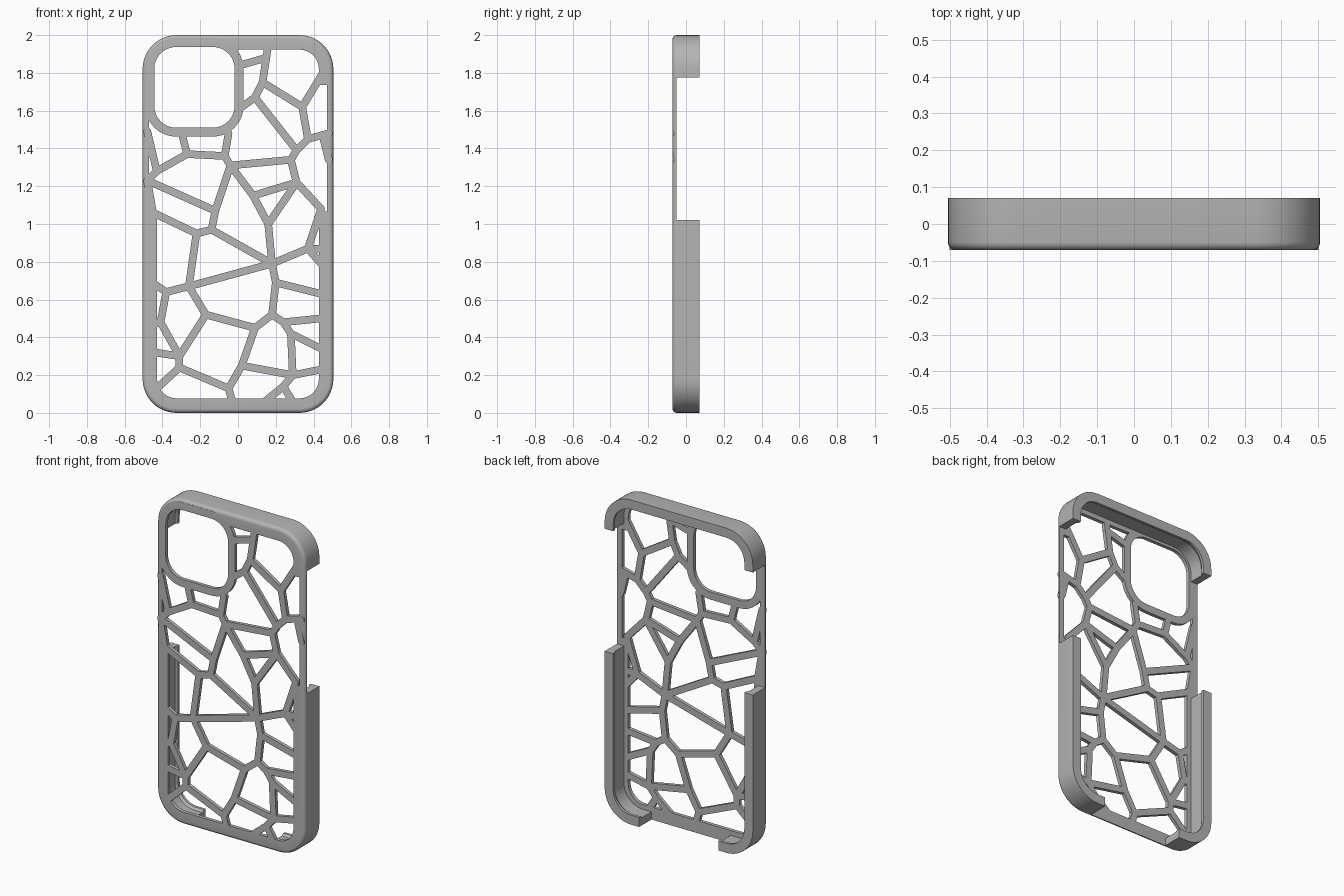
import bpy, bmesh, math
from mathutils import Vector, Matrix

if "Cube" in bpy.data.objects:
    bpy.data.objects.remove(bpy.data.objects["Cube"])

FRONT, BACK, RIM = -0.071, -0.049, 0.071   # plate faces and top of the rim
STRUT = 0.04

gray = bpy.data.materials.new("matte gray")
gray.use_nodes = True
color = (0.46, 0.46, 0.46, 1)
gray.diffuse_color = color
gray.node_tree.nodes["Principled BSDF"].inputs["Base Color"].default_value = color


def make_object(name, bm):
    bmesh.ops.recalc_face_normals(bm, faces=bm.faces)
    mesh = bpy.data.meshes.new(name)
    bm.to_mesh(mesh)
    bm.free()
    mesh.materials.append(gray)
    obj = bpy.data.objects.new(name, mesh)
    bpy.context.collection.objects.link(obj)
    return obj


def rounded_rect(x0, x1, z0, z1, r, steps=12):
    corners = [(x1 - r, z1 - r), (x0 + r, z1 - r), (x0 + r, z0 + r), (x1 - r, z0 + r)]
    points = []
    for quarter, (cx, cz) in enumerate(corners):
        for i in range(steps + 1):
            a = math.pi / 2 * (quarter + i / steps)
            points.append((cx + r * math.cos(a), cz + r * math.sin(a)))
    return points


def sweep(name, rect, profile):
    """Carry a closed (inset, y) profile around a rounded rectangle."""
    x0, x1, z0, z1, r = rect
    bm = bmesh.new()
    rings = []
    for inset, y in profile:
        outline = rounded_rect(x0 + inset, x1 - inset, z0 + inset, z1 - inset, r - inset)
        rings.append([bm.verts.new((x, y, z)) for x, z in outline])
    for k, ring in enumerate(rings):
        lower = rings[k - 1]
        for i in range(len(ring)):
            bm.faces.new((lower[i - 1], lower[i], ring[i], ring[i - 1]))
    return make_object(name, bm)


def prism(name, outline, y0, y1):
    bm = bmesh.new()
    face = bm.faces.new([bm.verts.new((x, y0, z)) for x, z in outline])
    solid = bmesh.ops.extrude_face_region(bm, geom=[face])
    verts = [v for v in solid["geom"] if isinstance(v, bmesh.types.BMVert)]
    bmesh.ops.translate(bm, verts=verts, vec=(0, y1 - y0, 0))
    return make_object(name, bm)


def box(name, x0, x1, y0, y1, z0, z1):
    return prism(name, [(x0, z0), (x1, z0), (x1, z1), (x0, z1)], y0, y1)


def activate(obj):
    bpy.ops.object.select_all(action="DESELECT")
    obj.select_set(True)
    bpy.context.view_layer.objects.active = obj


def cut(obj, cutter):
    mod = obj.modifiers.new("cut", "BOOLEAN")
    mod.operation, mod.solver, mod.object = "DIFFERENCE", "EXACT", cutter
    activate(obj)
    bpy.ops.object.modifier_apply(modifier=mod.name)
    bpy.data.objects.remove(cutter)


# Outer frame: plate border, rounded front edge, wall and retaining lip
arc = [(0.022 * (1 - math.cos(a)), FRONT + 0.022 * (1 - math.sin(a)))
       for a in (math.pi / 2 * (1 - i / 5) for i in range(6))]
frame = sweep("case_frame", (-0.505, 0.505, 0, 2, 0.18),
              [(0.077, FRONT)] + arc +
              [(0, RIM), (0.058, RIM), (0.058, 0.055), (0.047, 0.04),
               (0.047, BACK), (0.077, BACK)])

# Openings in the side walls and the bottom wall, then the slim side border
cut(frame, box("side_slot", -1, 1, BACK, 1, 1.02, 1.775))
cut(frame, box("bottom_slot", -0.27, 0.27, BACK, 1, -1, 0.3))
cut(frame, box("slim_border", -0.47, 0.47, -1, BACK + 0.01, 1.067, 1.735))

# Camera opening with its ring
opening = (-0.443, -0.018, 1.51, 1.937, 0.115)
cut(frame, prism("camera_cutter", rounded_rect(*opening), -1, BACK + 0.01))
ring = sweep("camera_ring", opening,
             [(0, FRONT), (0, BACK), (-0.047, BACK), (-0.047, FRONT)])

# Web joints, as (x, z) in hundredths
upper = dict(a=(9, 167), b=(13, 175), c=(16, 195), d=(1, 184), e=(15, 188),
             f=(2, 162), g=(34, 162), h=(45, 180), i=(37, 145), j=(48, 148),
             k=(31, 139), l=(28, 134), m=(-4, 131), n=(31, 122), r=(-5, 148),
             s=(-7, 136), t=(-30, 149), u=(-27, 137), v=(-43, 128),
             w=(-48, 149), x=(-48, 123), alpha=(45, 146), beta=(48, 134))
middle = dict(o=(8, 115), p=(16, 100), q=(44, 108), y=(-12, 107), z=(-14, 97),
              A=(-22, 95), B=(-45, 106), C=(-26, 67), D=(18, 79), E=(-38, 64),
              F=(-44, 68), L=(20, 69), M=(44, 63), N=(37, 87), O=(44, 87),
              P=(44, 79))
lower = dict(G=(-41, 48), H=(-17, 52), I=(-31, 30), J=(9, 45), K=(18, 52),
             Q=(2, 25), R=(24, 48), S=(44, 50), T=(28, 42), U=(44, 34),
             V=(29, 20), W=(-5, 13), X=(-31, 24), Y=(-44, 12), Z=(-44, 32),
             edge=(44, 23), foot=(-3, 6), heel=(13, 5), toe=(29, 6),
             knee=(24, 14), hip=(-44, 47))
joints = {**upper, **middle, **lower}

# Web paths, each running from joint to joint
paths = """f a b e c|d e|b g h|a k i g|i j|alpha beta|k l m|l n o m s u v w|r s|t u
v x y m|x B|n p o|n q N D|N O|N P|p D z y|z A B|A C D L K|L M|F E C H I G E|G hip
H J K R T V Q J|R S|T U|V edge|V knee heel|knee toe|Q W X I Z|W foot|X Y"""


def web(name):
    bm = bmesh.new()
    mid, depth = (FRONT + BACK) / 2, BACK - FRONT
    spots = {k: Vector((x / 100, mid, z / 100)) for k, (x, z) in joints.items()}
    for spot in spots.values():
        bmesh.ops.create_cone(bm, cap_ends=True, segments=12, radius1=STRUT / 2,
                              radius2=STRUT / 2, depth=depth,
                              matrix=Matrix.Translation(spot) @ Matrix.Rotation(math.pi / 2, 4, "X"))
    for path in paths.replace("\n", "|").split("|"):
        stops = [spots[key] for key in path.split()]
        for start, end in zip(stops, stops[1:]):
            span = end - start
            turn = Matrix.Rotation(-math.atan2(span.z, span.x), 4, "Y")
            size = Matrix.Diagonal((span.length, depth, STRUT, 1))
            bmesh.ops.create_cube(bm, size=1, matrix=Matrix.Translation((start + end) / 2) @ turn @ size)
    return make_object(name, bm)


lattice = web("back_web")

for part in (frame, ring, lattice):
    activate(part)
    bpy.ops.object.shade_smooth_by_angle(angle=math.radians(35))
